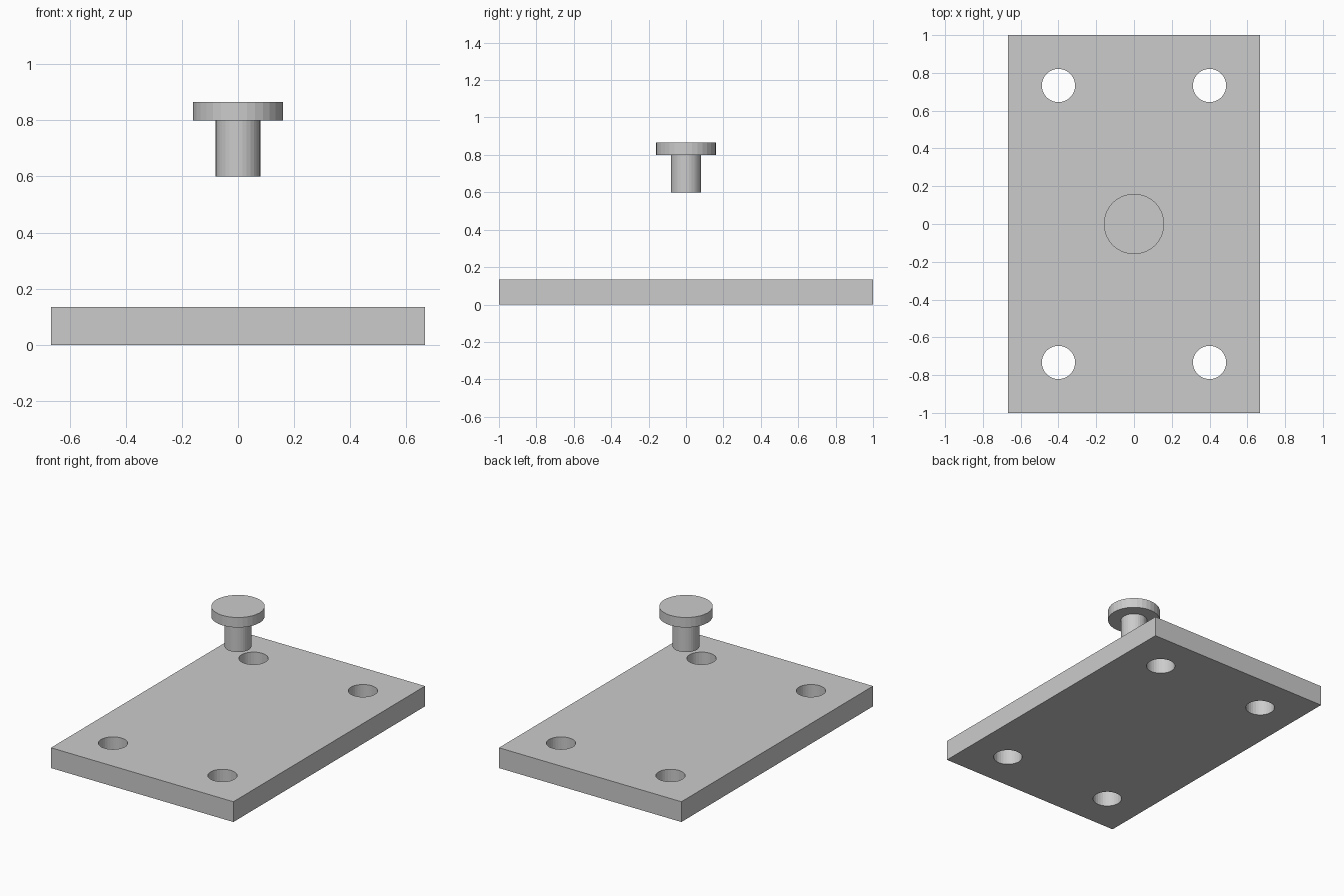
import bpy
import bmesh
from mathutils import Matrix

cube = bpy.data.objects.get("Cube")
if cube:
    bpy.data.objects.remove(cube, do_unlink=True)

SEGMENTS = 32

grey = bpy.data.materials.new("light_grey")
grey.use_nodes = True
COLOUR = (0.6, 0.6, 0.6, 1)
grey.diffuse_color = COLOUR
grey.node_tree.nodes["Principled BSDF"].inputs["Base Color"].default_value = COLOUR


def add_object(name, bm):
    mesh = bpy.data.meshes.new(name)
    bm.to_mesh(mesh)
    bm.free()
    mesh.materials.append(grey)
    obj = bpy.data.objects.new(name, mesh)
    bpy.context.collection.objects.link(obj)
    return obj


def add_cylinder(bm, radius, bottom, top, x=0, y=0):
    place = Matrix.Translation((x, y, (bottom + top) / 2))
    bmesh.ops.create_cone(bm, cap_ends=True, segments=SEGMENTS, radius1=radius,
                          radius2=radius, depth=top - bottom, matrix=place)


# Flat rectangular plate
THICKNESS = 0.134
bm = bmesh.new()
bmesh.ops.create_cube(bm, size=1, matrix=Matrix.Translation((0, 0, THICKNESS / 2))
                      @ Matrix.Diagonal((1.333, 2, THICKNESS, 1)))
plate = add_object("base_plate", bm)

# Four bolt holes cut through the corners
bm = bmesh.new()
for x in (-0.4, 0.4):
    for y in (-0.733, 0.733):
        add_cylinder(bm, 0.088, -0.1, 0.3, x, y)
cutter = add_object("hole_cutter", bm)
cutter.hide_render = True
cutter.hide_viewport = True
cut = plate.modifiers.new("bolt_holes", "BOOLEAN")
cut.object = cutter
cut.operation = "DIFFERENCE"
cut.solver = "EXACT"

# Floating pin: round shaft under a wider flat head
for name, radius, bottom, top in (("pin_shaft", 0.08, 0.599, 0.799),
                                  ("pin_head", 0.16, 0.799, 0.865)):
    bm = bmesh.new()
    add_cylinder(bm, radius, bottom, top)
    add_object(name, bm)
